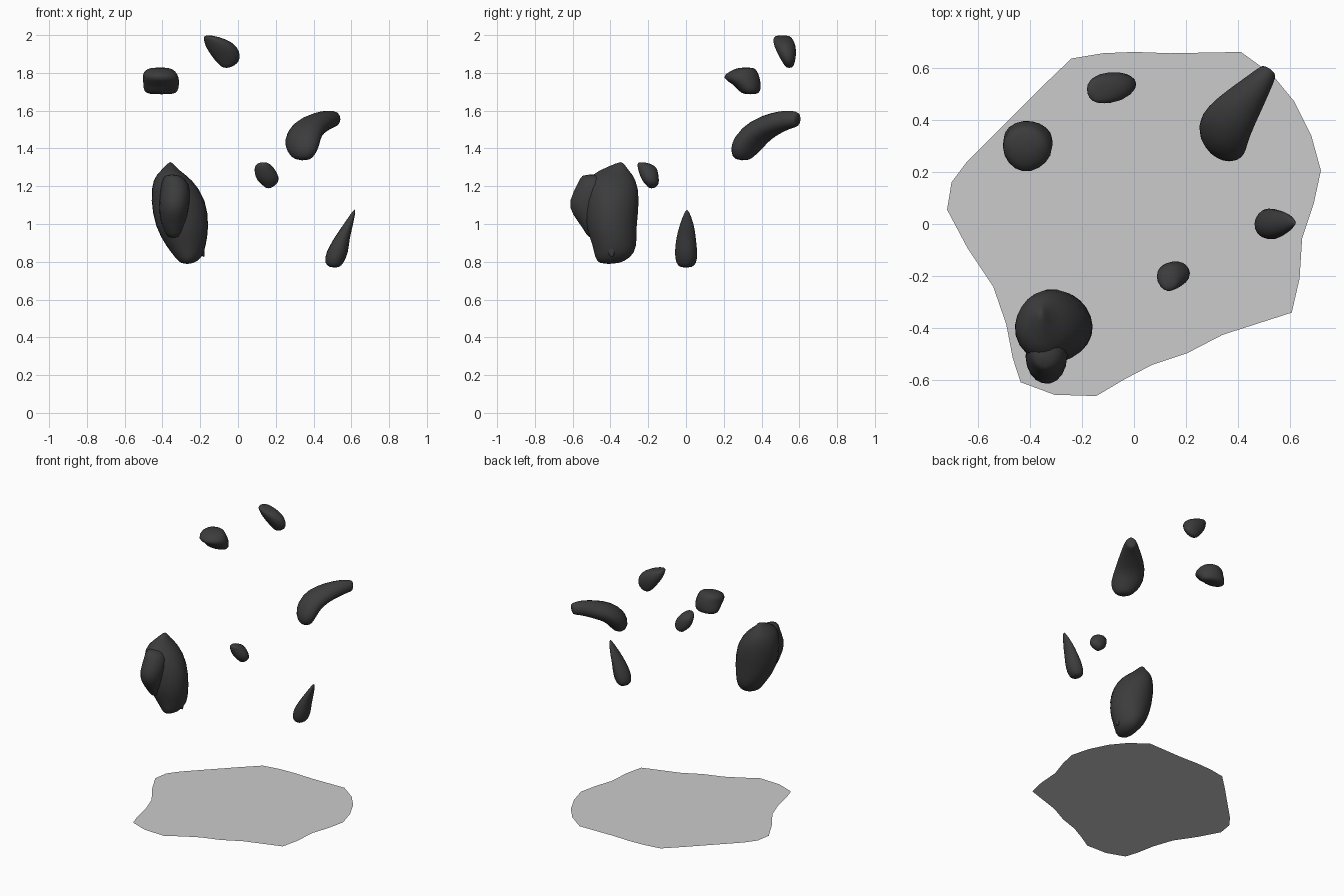
import bpy, bmesh, math, random
from mathutils import Vector

random.seed(4)


def material(name, v):
    m = bpy.data.materials.new(name)
    m.diffuse_color = (v, v, v, 1)
    return m


ROCK = material("dark rock", 0.045)
BASE = material("light grey", 0.6)


def finish(name, bm, mat):
    me = bpy.data.meshes.new(name)
    bm.to_mesh(me)
    bm.free()
    ob = bpy.data.objects.new(name, me)
    bpy.context.collection.objects.link(ob)
    me.materials.append(mat)
    return ob


def skin(name, rings, sides=9, jitter=0.05):
    """Rings are (centre, side half-axis, other half-axis); skinned into a rough smooth stone."""
    bm = bmesh.new()
    wobble = [random.uniform(-jitter, jitter) for _ in range(sides)]
    loops = []
    for c, a, b in rings:
        loop = []
        for i in range(sides):
            t = 2 * math.pi * (i + 0.5) / sides
            k = 1.05 + wobble[i] + random.uniform(-jitter, jitter) * 0.6
            loop.append(bm.verts.new(c + (a * math.cos(t) + b * math.sin(t)) * k))
        loops.append(loop)
    for p, q in zip(loops, loops[1:]):
        for i in range(sides):
            j = (i + 1) % sides
            bm.faces.new((p[i], p[j], q[j], q[i]))
    bm.faces.new(loops[0])
    bm.faces.new(loops[-1])
    bmesh.ops.recalc_face_normals(bm, faces=bm.faces)
    for f in bm.faces:
        f.smooth = True
    ob = finish(name, bm, ROCK)
    ob.modifiers.new("smooth", "SUBSURF").levels = 1
    return ob


def stone(name, levels, **kw):
    """Levels are (z, x min, x max, y min, y max)."""
    skin(name, [(Vector(((x0 + x1) / 2, (y0 + y1) / 2, z)),
                 Vector(((x1 - x0) / 2, 0, 0)), Vector((0, (y1 - y0) / 2, 0)))
                for z, x0, x1, y0, y1 in levels], **kw)


# large boulder with its front lobe and small lower spur
stone("boulder_body", [
    (1.33, -.365, -.35, -.35, -.335), (1.28, -.41, -.31, -.47, -.30),
    (1.24, -.45, -.245, -.52, -.26), (1.13, -.465, -.165, -.53, -.24),
    (0.98, -.44, -.148, -.53, -.26), (0.88, -.38, -.17, -.49, -.255),
    (0.82, -.33, -.19, -.48, -.29), (0.787, -.30, -.24, -.46, -.36)], sides=11)
stone("boulder_lobe", [
    (1.265, -.39, -.31, -.56, -.45), (1.22, -.41, -.25, -.575, -.40),
    (1.12, -.42, -.25, -.635, -.40), (1.05, -.42, -.26, -.61, -.40),
    (0.98, -.40, -.28, -.55, -.42), (0.92, -.37, -.30, -.52, -.44)])
stone("boulder_spur", [
    (0.95, -.25, -.175, -.45, -.35), (0.88, -.22, -.175, -.43, -.36),
    (0.82, -.185, -.175, -.40, -.385)], sides=6)

# slender shard on the right
stone("shard", [
    (1.08, .615, .625, 0, .01), (1.0, .56, .612, -.035, .045),
    (0.92, .505, .59, -.055, .055), (0.85, .465, .587, -.063, .063),
    (0.79, .455, .56, -.055, .06), (0.768, .49, .535, -.03, .03)])

# small stones
stone("pebble", [
    (1.328, .115, .155, -.255, -.22), (1.31, .085, .18, -.26, -.155),
    (1.27, .085, .21, -.25, -.145), (1.23, .10, .22, -.235, -.143),
    (1.205, .13, .20, -.21, -.145), (1.188, .15, .17, -.195, -.17)])
stone("left_stone", [
    (1.83, -.46, -.36, .28, .36), (1.81, -.505, -.325, .23, .375),
    (1.775, -.508, -.31, .18, .39), (1.74, -.505, -.307, .25, .395),
    (1.70, -.50, -.315, .28, .395), (1.686, -.47, -.34, .31, .37)])
stone("top_stone", [
    (2.0, -.18, -.14, .47, .55), (1.98, -.185, -.06, .46, .57),
    (1.94, -.175, 0, .465, .587), (1.89, -.145, .016, .49, .585),
    (1.85, -.11, .005, .515, .577), (1.825, -.08, -.045, .53, .565)])

# curved horn-shaped rock: (x, y, z, half width, half thickness)
path = [(.34, .295, 1.335, .045, .035), (.335, .30, 1.375, .085, .06),
        (.335, .325, 1.43, .11, .075), (.36, .39, 1.50, .10, .07),
        (.425, .475, 1.535, .075, .062), (.48, .54, 1.555, .052, .052),
        (.515, .585, 1.555, .036, .043), (.522, .593, 1.553, .025, .032)]
side = Vector((.8, -.6, 0)).normalized()
pts = [Vector(p[:3]) for p in path]
rings = []
for i, p in enumerate(path):
    tangent = pts[min(i + 1, len(pts) - 1)] - pts[max(i - 1, 0)]
    rings.append((pts[i], side * p[3], side.cross(tangent).normalized() * p[4]))
skin("horn_rock", rings)

# flat irregular ground patch
outline = [(-.24, .635), (-.12, .655), (0, .66), (.14, .655), (.41, .66), (.53, .573),
           (.615, .47), (.68, .34), (.717, .205), (.69, .08), (.645, -.055), (.635, -.21),
           (.605, -.34), (.34, -.425), (.205, -.495), (.07, -.54), (-.035, -.595),
           (-.145, -.66), (-.305, -.655), (-.435, -.607), (-.465, -.515), (-.49, -.385),
           (-.54, -.24), (-.64, -.09), (-.717, .055), (-.70, .16), (-.64, .24), (-.36, .52)]
bm = bmesh.new()
face = bm.faces.new([bm.verts.new((x, y, 0)) for x, y in outline])
face.normal_update()
if face.normal.z < 0:
    face.normal_flip()
finish("ground_patch", bm, BASE)
